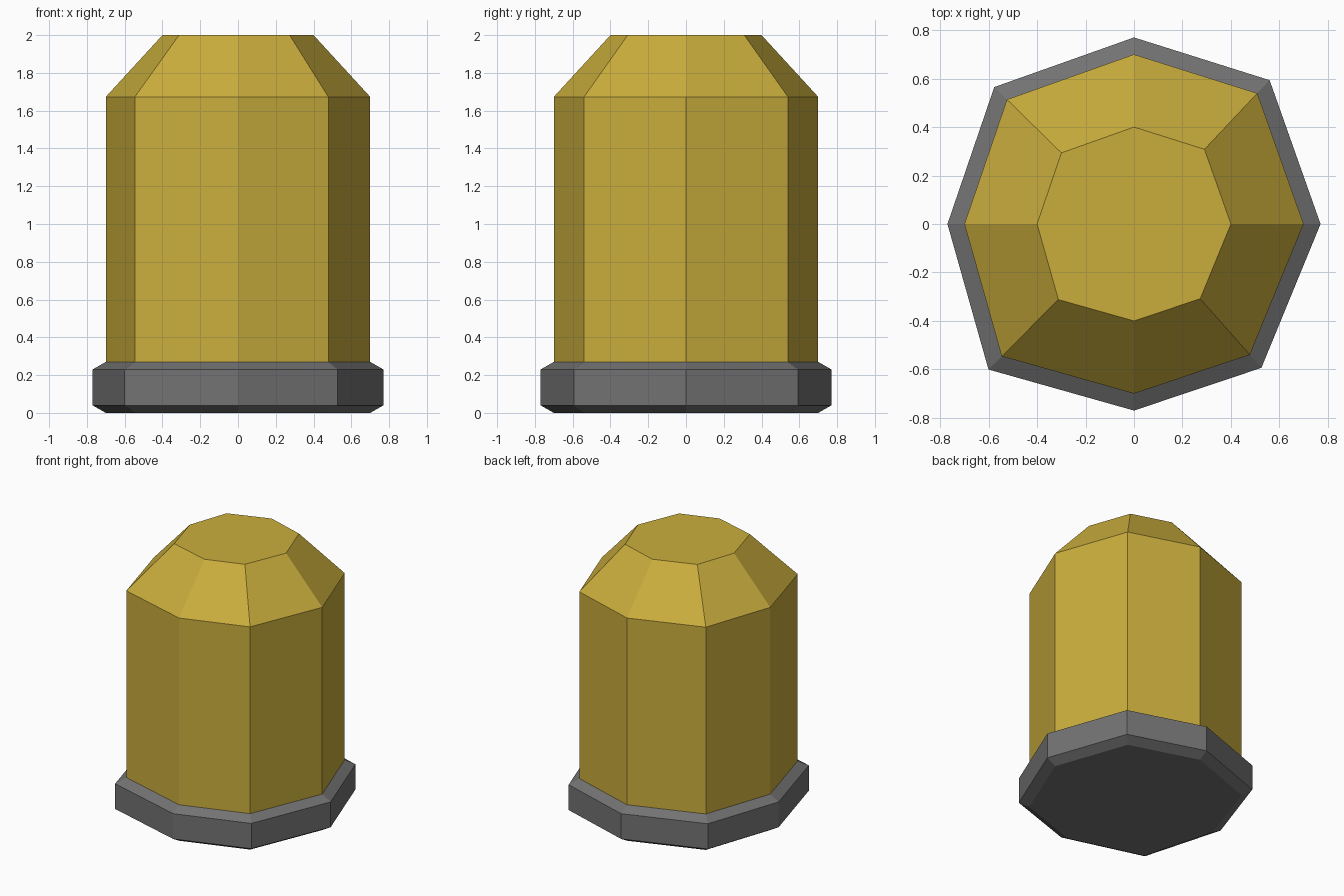
import bpy
import bmesh

if "Cube" in bpy.data.objects:
    bpy.data.objects.remove(bpy.data.objects["Cube"])

# Slightly irregular octagon shared by every ring (unit outer radius)
OCTAGON = [(1, 0), (0.727, 0.771), (0, 1), (-0.749, 0.734),
           (-1, 0), (-0.78, -0.78), (0, -1), (0.683, -0.771)]


def material(name, color):
    mat = bpy.data.materials.new(name)
    mat.diffuse_color = (*color, 1)
    mat.use_nodes = True
    mat.node_tree.nodes["Principled BSDF"].inputs["Base Color"].default_value = mat.diffuse_color
    return mat


def loft(name, profile, mat, cap_bottom, cap_top):
    """Stack scaled octagons given as (radius, height) and skin them."""
    bm = bmesh.new()
    rings = [[bm.verts.new((x * r, y * r, z)) for x, y in OCTAGON]
             for r, z in profile]
    for low, high in zip(rings, rings[1:]):
        for i in range(8):
            j = (i + 1) % 8
            bm.faces.new((low[i], low[j], high[j], high[i]))
    if cap_bottom:
        bm.faces.new(rings[0][::-1])
    if cap_top:
        bm.faces.new(rings[-1])
    mesh = bpy.data.meshes.new(name)
    bm.to_mesh(mesh)
    bm.free()
    mesh.materials.append(mat)
    obj = bpy.data.objects.new(name, mesh)
    bpy.context.collection.objects.link(obj)
    return obj


brass = material("brass yellow", (0.59, 0.42, 0.046))
grey = material("dark grey", (0.17, 0.17, 0.17))

# Bevelled base collar
loft("base_collar", [(0.70, 0), (0.77, 0.04), (0.77, 0.23), (0.70, 0.27)],
     grey, True, False)

# Column with tapered, flat-topped cap; shares its bottom ring with the collar
loft("body", [(0.70, 0.27), (0.70, 1.673), (0.40, 2.0)], brass, False, True)
